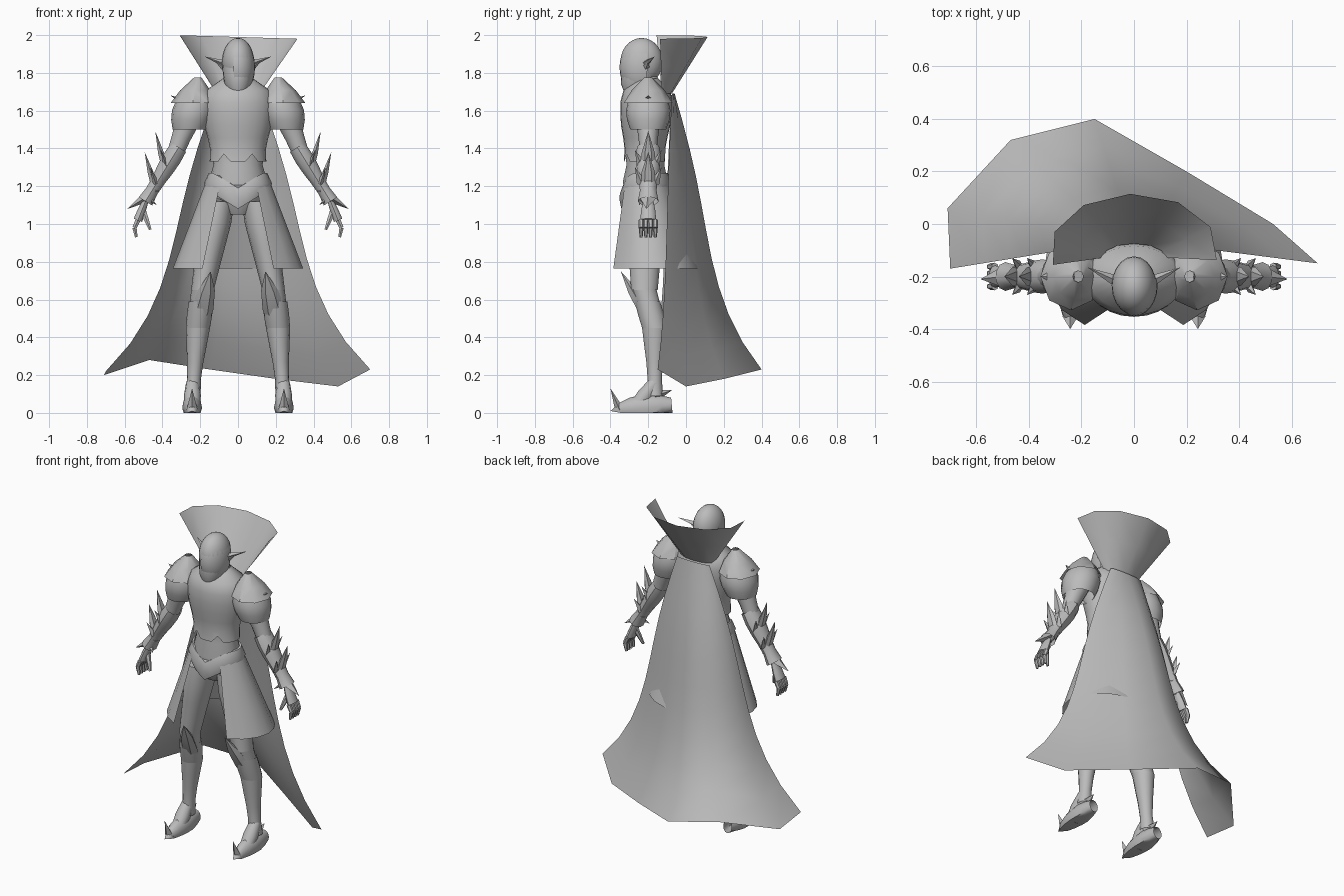
import bpy, bmesh
from math import sin, cos, pi, radians
from mathutils import Vector

if "Cube" in bpy.data.objects:
    bpy.data.objects.remove(bpy.data.objects["Cube"])

colour = (0.5, 0.5, 0.5, 1)
grey = bpy.data.materials.new("plain grey")
grey.use_nodes = True
grey.diffuse_color = colour
grey.node_tree.nodes["Principled BSDF"].inputs["Base Color"].default_value = colour

right_axis, depth_axis, up_axis = Vector((1, 0, 0)), Vector((0, 1, 0)), Vector((0, 0, 1))


def finish(name, bm, mirror, crease=40):
    bmesh.ops.remove_doubles(bm, verts=bm.verts, dist=0.0005)
    bmesh.ops.recalc_face_normals(bm, faces=bm.faces)
    mesh = bpy.data.meshes.new(name)
    bm.to_mesh(mesh)
    bm.free()
    mesh.materials.append(grey)
    part = bpy.data.objects.new(name, mesh)
    bpy.context.collection.objects.link(part)
    if mirror:
        part.modifiers.new("mirror", 'MIRROR')
    bpy.ops.object.select_all(action='DESELECT')
    part.select_set(True)
    bpy.context.view_layer.objects.active = part
    bpy.ops.object.shade_smooth_by_angle(angle=radians(crease))


def skin(name, rows, mirror=False, closed=False, caps=False, crease=40):
    """Skin rows of points into a sheet or a tube."""
    bm = bmesh.new()
    loops = [[bm.verts.new(point) for point in row] for row in rows]
    count = len(rows[0])
    for lower, upper in zip(loops, loops[1:]):
        for i in range(count if closed else count - 1):
            j = (i + 1) % count
            bm.faces.new((lower[i], lower[j], upper[j], upper[i]))
    if caps:
        bm.faces.new(loops[0])
        bm.faces.new(loops[-1])
    finish(name, bm, mirror, crease)


def tube(name, start, end, radii, flat=1, sides=14, ref=right_axis, level=False,
         mirror=True, caps=True, shape=None):
    """Evenly spaced rings from start to end; flat scales the radius across ref."""
    start, end = Vector(start), Vector(end)
    across = ref.cross(up_axis if level else end - start).normalized() * flat
    rows = []
    for k, radius in enumerate(radii):
        centre = start.lerp(end, k / (len(radii) - 1))
        turns = [2 * pi * i / sides for i in range(sides)]
        row = [centre + (ref * cos(t) + across * sin(t)) * radius for t in turns]
        rows.append([shape(point) for point in row] if shape else row)
    skin(name, rows, mirror, True, caps)


def spike(name, start, end, width, flat=0.8, ref=depth_axis, mirror=True):
    tube(name, start, end, (width, 0), flat, 4, ref, mirror=mirror, caps=False)


def dome(name, centre, size, segments, keep):
    """Ellipsoid shell, keeping only the faces whose centre passes the rule."""
    bm = bmesh.new()
    bmesh.ops.create_uvsphere(bm, u_segments=segments, v_segments=14, radius=1)
    bmesh.ops.scale(bm, vec=size, verts=bm.verts)
    bmesh.ops.translate(bm, vec=centre, verts=bm.verts)
    spare = [face for face in bm.faces if not keep(face.calc_center_median())]
    bmesh.ops.delete(bm, geom=spare, context='FACES')
    finish(name, bm, mirror=False)


def arc(y, z, half_width, half_depth, first, last, count):
    """Points on a level ellipse; angle zero is at the back."""
    turns = [radians(first + (last - first) * i / (count - 1)) for i in range(count)]
    return [Vector((half_width * sin(t), y + half_depth * cos(t), z)) for t in turns]


def blend(top, bottom, height, spread):
    """Row between two edges, with separate falloffs for height and spread."""
    return [Vector((*a.lerp(b, spread).xy, a.lerp(b, height).z)) for a, b in zip(top, bottom)]


# Head, side-swept hair and pointed ears
dome("head", (0, -.235, 1.86), (.085, .112, .125), 20, lambda p: p.z > 1.76)
tube("jaw", (0, -.237, 1.85), (0, -.27, 1.69), (.084, .08, .072, .045), 1.2, 20,
     mirror=False, level=True)
dome("hair_flap", (0, -.235, 1.83), (.09, .117, .155), 24,
     lambda p: p.y < -.2 and p.x > -.03)
spike("nose", (0, -.32, 1.79), (0, -.35, 1.8), .015, ref=right_axis, mirror=False)
spike("ear", (.075, -.215, 1.85), (.178, -.165, 1.887), .022)
spike("ear_lobe", (.075, -.215, 1.83), (.12, -.2, 1.86), .022)
tube("neck", (0, -.2, 1.7), (0, -.21, 1.82), (.07, .05), mirror=False)


# Torso: undersuit, breastplate with a notched hem, and a pointed belt
def notch_hem(point):
    if point.z < 1.34 and point.y < -.22 and .05 < abs(point.x) < .1:
        point.z += .04
    return point


def point_down(point):
    if point.y < -.21:
        point.z -= .08 * max(0, 1 - abs(point.x) / .13)
    return point


tube("undersuit", (0, -.215, 1.05), (0, -.215, 1.4), (.07, .14, .155, .13, .14), .78, 18,
     mirror=False, level=True)
tube("breastplate", (0, -.22, 1.33), (0, -.205, 1.77), (.15, .147, .16, .178, .187, .19, .17, .08),
     .73, 24, mirror=False, level=True, caps=False, shape=notch_hem)
tube("belt", (0, -.215, 1.16), (0, -.215, 1.27), (.165, .18, .155), .77, 24,
     mirror=False, level=True, shape=point_down)

# Skirt panels, open at the front
skirt_top = arc(-.215, 1.21, .175, .13, 0, 147, 9)
skirt_hem = arc(-.175, .765, .345, .25, 0, 147, 9)
skin("skirt", [blend(skirt_top, skirt_hem, f / 3, f / 3) for f in range(4)], mirror=True)

# Cape spreading from the nape to a ragged hem
nape = arc(-.075, 1.69, .115, .015, -90, 90, 7)
cape_hem = [Vector(p) for p in ((-.7, -.17, .22), (-.71, .06, .2), (-.47, .32, .28), (-.15, .4, .23),
                                (.2, .2, .18), (.53, 0, .14), (.7, -.15, .23))]
steps = [k / 10 for k in range(11)]
skin("cape", [blend(nape, cape_hem, h, .72 * h + .28 * h ** 6 + .03 * sin(2 * pi * h))
              for h in steps], crease=70)

# Tall flared collar
neckline = arc(-.12, 1.69, .115, .045, -100, 100, 7)
collar_rim = arc(-.1, 1.99, .32, .215, -105, 100, 7)
for corner in collar_rim:
    corner.z -= corner.x * .03
skin("collar", [blend(neckline, collar_rim, f / 2, f / 2) for f in range(3)], crease=70)

# Legs with greaves and pointed knee guards
hip, knee = Vector((.1, -.215, 1.12)), Vector((.188, -.22, .65))
shin, ankle = Vector((.212, -.167, .45)), Vector((.24, -.165, .09))
tube("thigh", hip, knee, (.08, .086, .077, .068, .06), 1.2, level=True)
tube("knee", knee, shin, (.06, .059, .06), 1.1, level=True)
tube("greave", knee.lerp(shin, .3), shin, (.066, .067, .064), 1.05, level=True, caps=False)
tube("shin_plate", shin, ankle, (.064, .054, .043, .037, .042), 1.05, level=True, caps=False)
tube("knee_guard", shin, (.145, -.345, .75), (.05, .06, .045, 0), .6, 6, caps=False)

# Pointed shoes with curled toe spikes
heel, toe = Vector((.243, -.075, .04)), Vector((.243, -.4, .01))


def flatten_sole(point):
    point.z = max(0, point.z)
    return point


tube("shoe", heel, toe, (.03, .043, .052, .052, .045, .03, 0), 1.35, 12,
     caps=False, shape=flatten_sole)
tube("instep", ankle + up_axis * .07, heel.lerp(toe, .6), (.035, .045, .04), 1, 10, caps=False)
spike("toe_spike", heel.lerp(toe, .85), toe + up_axis * .12, .03, ref=right_axis)
spike("heel_spike", ankle, heel + up_axis * .08, .04, ref=right_axis)

# Arms and bladed gauntlets
shoulder, elbow = Vector((.24, -.2, 1.62)), Vector((.33, -.2, 1.38))
wrist, knuckles = Vector((.49, -.2, 1.12)), Vector((.53, -.2, 1.02))
tube("upper_arm", shoulder, elbow, (.075, .065, .052, .045), ref=depth_axis)
tube("gauntlet", elbow.lerp(wrist, -.1), wrist, (.06, .065, .06, .05, .044, .055), .8, 10,
     depth_axis, caps=False)
tube("forearm", elbow, wrist, (.045, .025), ref=depth_axis)
for i in range(2):
    root = elbow.lerp(wrist, .3 + i * .35)
    blade = root + Vector((.06, 0, .19 - i * .02))
    tube("outer_blade", root - up_axis * .04, blade, (.04, .035, 0), .5, 6, depth_axis, caps=False)
    for side in (-1, 1):
        low = root + depth_axis * side * .03
        spike("side_blade", low, low + Vector((.03, side * .04, .09)), .03, .6)
spike("wrist_spike", wrist + up_axis * .02, wrist + Vector((.095, -.01, -.04)), .045, .6)
spike("cuff_spike", wrist + up_axis * .03, wrist + Vector((-.06, -.05, -.02)), .035, .6)

# Hands
tube("palm", wrist, knuckles, (.028, .038, .042), .6, 10, depth_axis)
for i in range(4):
    root = knuckles + depth_axis * (i - 1.5) * .025
    bend = root + Vector((.018, 0, -.04))
    tube("finger", root, bend, (.015, .013), sides=6, ref=depth_axis)
    tube("fingertip", bend, bend + Vector((-.01, 0, -.05)), (.013, .008), sides=6, ref=depth_axis)
thumb_tip = knuckles + Vector((-.065, -.03, -.05))
tube("thumb", wrist.lerp(knuckles, .4), thumb_tip, (.018, .015, .008), sides=6, ref=depth_axis)

# Layered shoulder guards
tube("shoulder_guard", (.21, -.2, 1.755), (.256, -.2, 1.5), (.02, .075, .1, .112, .107, .09),
     1.05, 16, level=True, caps=False)
tube("upper_shoulder_plate", (.213, -.2, 1.775), (.24, -.2, 1.64), (.02, .08, .117), 1.1, 8,
     level=True, caps=False)
spike("shoulder_spike", shoulder, shoulder + Vector((.115, 0, .06)), .07, .5)
